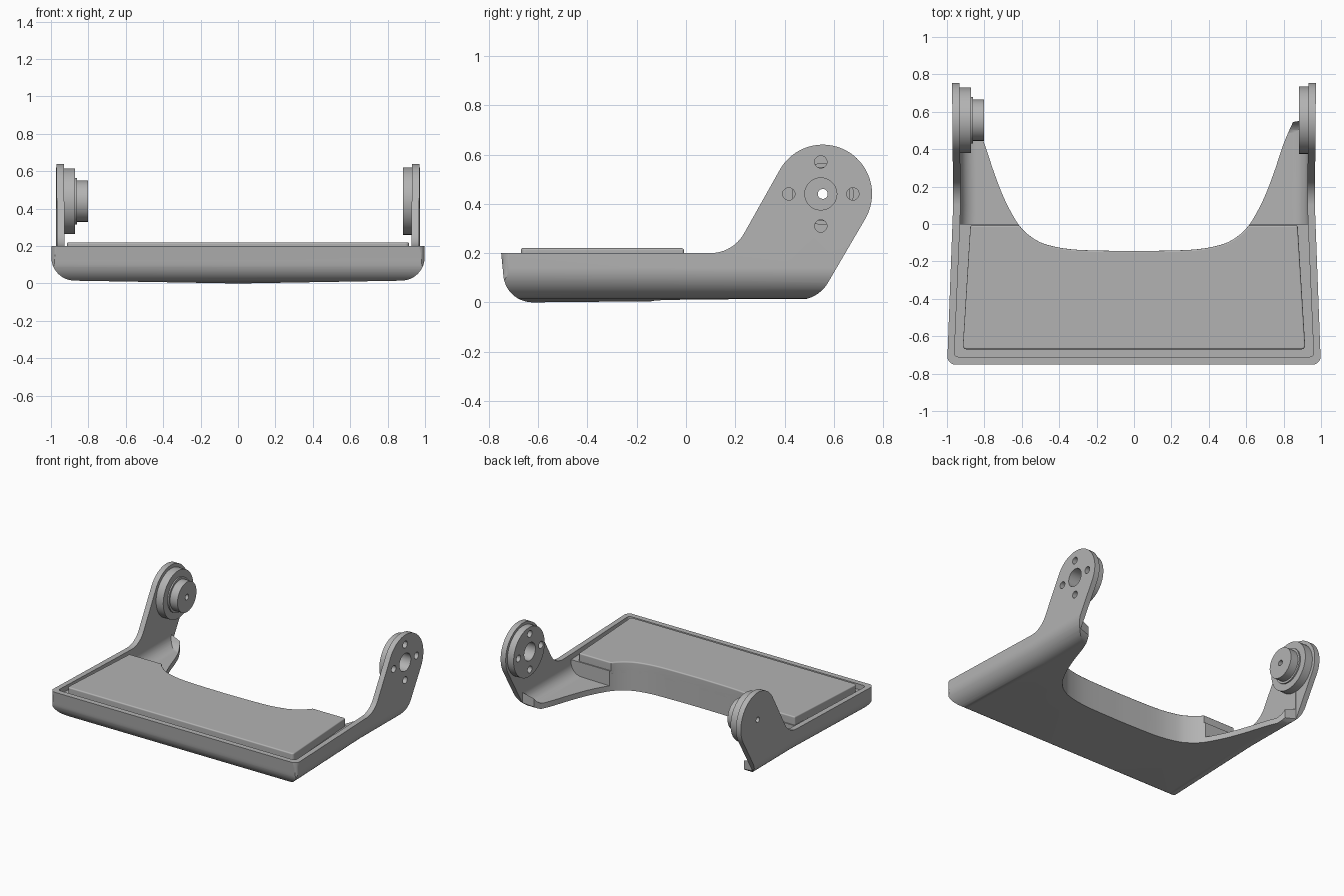
import bpy, bmesh
from math import sin, cos, radians, pi
from mathutils import Vector

cube = bpy.data.objects.get("Cube")
if cube:
    bpy.data.objects.remove(cube, do_unlink=True)

grey = bpy.data.materials.new("plain grey")
grey.use_nodes = True
tone = (0.45, 0.45, 0.45, 1)
grey.diffuse_color = tone
grey.node_tree.nodes["Principled BSDF"].inputs["Base Color"].default_value = tone


def loft(name, rings):
    """Skin a closed solid through rings of equal point count."""
    bm = bmesh.new()
    rows = [[bm.verts.new(p) for p in ring] for ring in rings]
    n = len(rows[0])
    for a, b in zip(rows, rows[1:]):
        for i in range(n):
            j = (i + 1) % n
            bm.faces.new((a[i], a[j], b[j], b[i]))
    bm.faces.new(rows[0][::-1])
    bm.faces.new(rows[-1])
    bmesh.ops.recalc_face_normals(bm, faces=bm.faces)
    mesh = bpy.data.meshes.new(name)
    bm.to_mesh(mesh)
    bm.free()
    mesh.materials.append(grey)
    obj = bpy.data.objects.new(name, mesh)
    bpy.context.collection.objects.link(obj)
    return obj


def side_prism(name, pts, x0, x1):
    return loft(name, [[(x, y, z) for y, z in pts] for x in (x0, x1)])


def plan_prism(name, half, z0, z1):
    """Prism from the +x half of a plan outline, mirrored across x = 0."""
    pts = half + [(-x, y) for x, y in reversed(half) if x > 1e-6]
    return loft(name, [[(x, y, z) for x, y in pts] for z in (z0, z1)])


def arc(cx, cy, r, a0, a1, n=12):
    angles = [radians(a0 + (a1 - a0) * i / n) for i in range(n + 1)]
    return [(cx + r * cos(a), cy + r * sin(a)) for a in angles]


def smooth_path(pts, steps=5):
    """Catmull-Rom curve through the points."""
    p = [Vector(q) for q in [pts[0]] + pts + [pts[-1]]]
    out = []
    for a, b, c, d in zip(p, p[1:], p[2:], p[3:]):
        for k in range(steps):
            t = k / steps
            v = b + (c - a) * t / 2 + (a - b * 2.5 + c * 2 - d / 2) * t * t \
                + (b * 3 - a - c * 3 + d) * t ** 3 / 2
            out.append(tuple(v))
    return out + [tuple(pts[-1])]


def apply_modifier(obj, kind, **settings):
    mod = obj.modifiers.new(kind, kind)
    for key, value in settings.items():
        setattr(mod, key, value)
    bpy.context.view_layer.objects.active = obj
    bpy.ops.object.modifier_apply(modifier=mod.name)


def combine(obj, tool, operation):
    apply_modifier(obj, "BOOLEAN", object=tool, operation=operation, solver="EXACT")
    bpy.data.objects.remove(tool, do_unlink=True)


def finish(obj):
    bpy.ops.object.select_all(action="DESELECT")
    obj.select_set(True)
    bpy.context.view_layer.objects.active = obj
    bpy.ops.object.shade_smooth_by_angle(angle=radians(32))
    apply_modifier(obj, "WEIGHTED_NORMAL", keep_sharp=True)


PIVOT = (0.555, 0.44)


def disc(name, r, x0, x1, y=PIVOT[0], z=PIVOT[1]):
    return side_prism(name, arc(y, z, r, 0, 352.5, 47), x0, x1)


def hull(name, inset):
    """Tapering trough with rounded lower corners, running front to back."""
    rings = []
    for y, w in ((-0.78, 1.0), (0.1, 0.967), (0.9, 0.974)):
        half = [(w - inset, 1)] + arc(w - 0.125, 0.14, 0.125 - inset, 0, -90)
        pts = half + [(0, inset)] + [(-x, z) for x, z in reversed(half)]
        rings.append([(x, y, z) for x, z in pts])
    return loft(name, rings)


# Body: side profile trimmed by the hull and by the plan with its curved bay
side = [(-0.75, 0.2), (-0.742, 0.12)] + arc(-0.622, 0.12, 0.12, 180, 270)
side += arc(0.455, 0.15, 0.14, -90, -30)
side += arc(0.555, 0.44, 0.2, -30, 150, 40)
side += arc(0.1, 0.355, 0.155, -30, -90)
body = side_prism("tray_body", side, -1.1, 1.1)
combine(body, hull("hull_cutter", 0), "INTERSECT")

bay = smooth_path([(0, -0.145), (0.3, -0.138), (0.45, -0.115), (0.53, -0.082),
                   (0.6, -0.025), (0.65, 0.05), (0.7, 0.15), (0.75, 0.28),
                   (0.8, 0.43), (0.85, 0.545)])
outline = bay + [(0.932, 0.56), (0.932, 0.9), (1.02, 0.9)]
outline += arc(0.95, -0.703, 0.05, 0, -90, 8)
combine(body, plan_prism("plan_cutter", outline, -0.1, 1), "INTERSECT")

# Hollow behind the lid, leaving thin arms and floor
inside = [(0, 1), (0, 0.04)] + arc(0.455, 0.15, 0.1, -90, -30)
inside += [(0.69, 0.355), (0.89, 0.7), (0.89, 1)]
hollow = side_prism("hollow_cutter", inside, -1.1, 1.1)
combine(hollow, hull("inner_hull", 0.04), "INTERSECT")
combine(body, hollow, "DIFFERENCE")

# Shallow recess that leaves a groove around the lid
recess = [(0, 0.003), (0.93, 0.003)] + arc(0.94, -0.69, 0.02, 0, -90, 5)
combine(body, plan_prism("recess_cutter", recess, 0.16, 1), "DIFFERENCE")

# Lid with softened edges
front_bay = [p for p in bay if p[1] < -0.012]
lid_half = front_bay + [(front_bay[-1][0] + 0.012, -0.008), (0.875, -0.008)]
lid_half += arc(0.895, -0.65, 0.02, 0, -90, 5)
lid = plan_prism("raised_lid", lid_half, 0.13, 0.22)
apply_modifier(lid, "BEVEL", width=0.009, segments=3, limit_method="ANGLE",
               angle_limit=radians(60))
finish(lid)

# Pivot discs inside each arm
left_disc = disc("left_pivot_disc", 0.18, 0.882, 0.945)
right_disc = disc("right_pivot_disc", 0.175, -0.945, -0.872)
step = disc("right_pivot_step", 0.125, -0.88, -0.862)
boss = disc("right_pivot_boss", 0.11, -0.87, -0.802)

# Left arm: large bore with four screw holes
holes = [(0.065, 0, 0)]
for i in range(4):
    holes.append((0.025, 0.13 * cos(i * pi / 2), 0.13 * sin(i * pi / 2)))
for part in (body, left_disc):
    for r, dy, dz in holes:
        cutter = disc("hole_cutter", r, 0.8, 1.1, 0.547 + dy, PIVOT[1] + dz)
        combine(part, cutter, "DIFFERENCE")

# Right arm: one small hole through the boss
for part in (body, right_disc, step, boss):
    combine(part, disc("pin_cutter", 0.02, -1.1, -0.7), "DIFFERENCE")

for part in (body, left_disc, right_disc, step, boss):
    finish(part)
